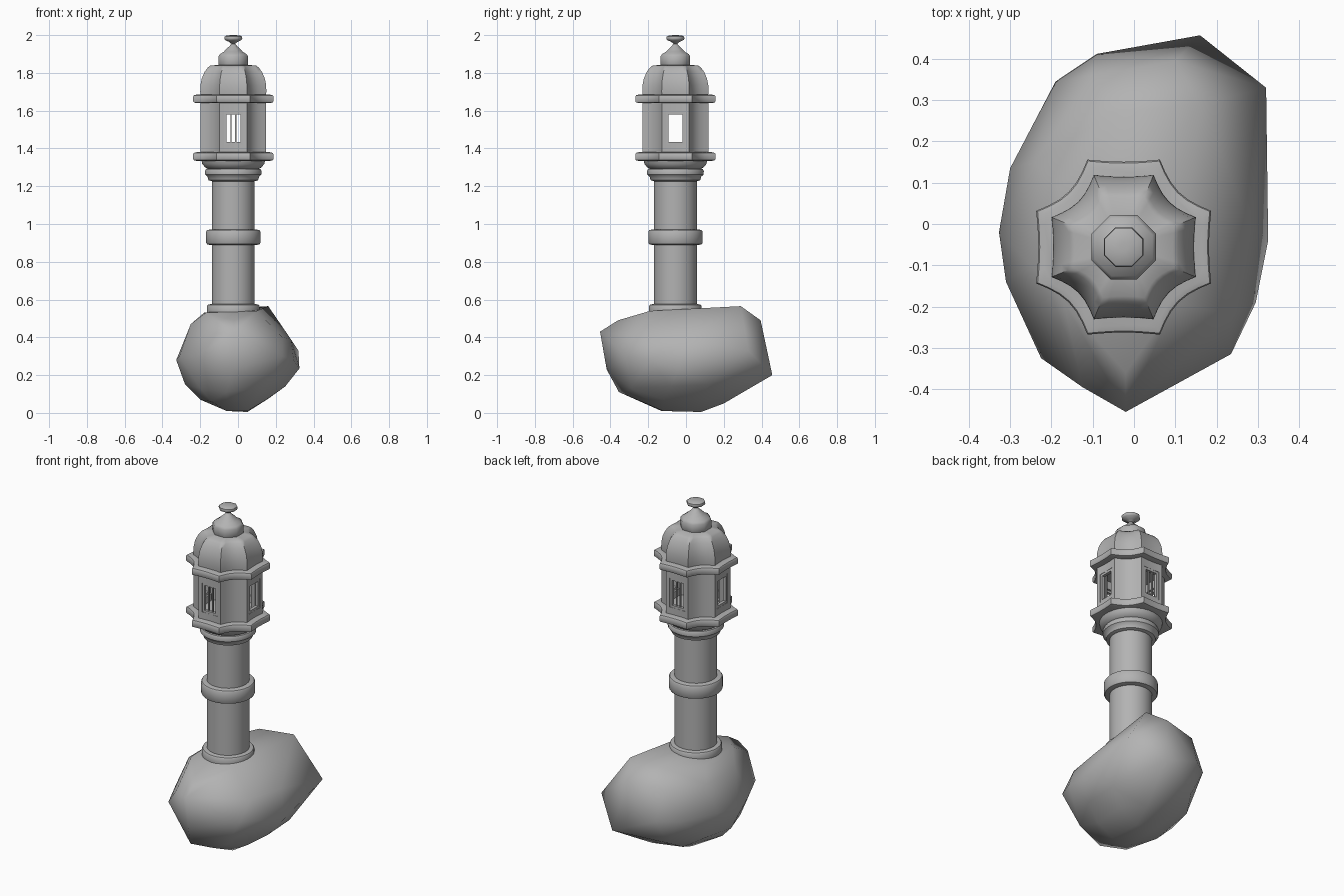
import bpy, bmesh, math
from mathutils import Vector

if "Cube" in bpy.data.objects:
    bpy.data.objects.remove(bpy.data.objects["Cube"])

CX, CY = -0.025, -0.056          # tower axis
stone = bpy.data.materials.new("grey_stone")
stone.diffuse_color = (0.45, 0.45, 0.45, 1)
stone.use_nodes = True
stone.node_tree.nodes["Principled BSDF"].inputs["Base Color"].default_value = stone.diffuse_color


def make(name, bm, angle=40):
    me = bpy.data.meshes.new(name)
    bm.to_mesh(me)
    bm.free()
    ob = bpy.data.objects.new(name, me)
    bpy.context.collection.objects.link(ob)
    me.materials.append(stone)
    smooth(ob, angle)
    return ob


def smooth(ob, angle):
    bpy.ops.object.select_all(action='DESELECT')
    ob.select_set(True)
    bpy.context.view_layer.objects.active = ob
    bpy.ops.object.shade_smooth_by_angle(angle=math.radians(angle))


def circle(n):
    """Unit-apothem ring; n = 8 gives an octagon with flat front."""
    k = 1 / math.cos(math.pi / n) if n < 12 else 1
    return [(k * math.cos(2 * math.pi * (i + 0.5) / n),
             k * math.sin(2 * math.pi * (i + 0.5) / n)) for i in range(n)]


def scalloped():
    """Octagon with nearly flat axis sides and hollow diagonal sides."""
    pts, k = [], 1 / math.cos(math.pi / 8)
    for side in range(8):
        mid = side * math.pi / 4
        depth = 0.11 if side % 2 else 0.025
        a, b = mid - math.pi / 8, mid + math.pi / 8
        for s in range(6):
            t = s / 6
            d = depth * math.sin(math.pi * t)
            pts.append((k * (math.cos(a) * (1 - t) + math.cos(b) * t) - d * math.cos(mid),
                        k * (math.sin(a) * (1 - t) + math.sin(b) * t) - d * math.sin(mid)))
    return pts


def loft(name, plan, profile, caps=True, angle=40):
    """Stack scaled copies of a plan along (radius, z) pairs."""
    bm = bmesh.new()
    rings = [[bm.verts.new((CX + r * x, CY + r * y, z)) for x, y in plan] for r, z in profile]
    n = len(plan)
    for lo, hi in zip(rings, rings[1:]):
        for j in range(n):
            bm.faces.new((lo[j], lo[(j + 1) % n], hi[(j + 1) % n], hi[j]))
    if caps:
        bm.faces.new(rings[0][::-1])
        bm.faces.new(rings[-1])
    return make(name, bm, angle)


def boxes(name, items):
    """One mesh from (centre, size) boxes."""
    bm = bmesh.new()
    for c, s in items:
        vs = bmesh.ops.create_cube(bm, size=1)["verts"]
        for v in vs:
            v.co = Vector([v.co[i] * s[i] + c[i] for i in range(3)])
    return make(name, bm, 30)


def band(r, z0, z1, e=0.012):
    """Rounded moulding profile."""
    return [(r - 2 * e, z0), (r - e * 0.4, z0 + e * 0.4), (r, z0 + e),
            (r, z1 - e), (r - e * 0.4, z1 - e * 0.4), (r - 2 * e, z1)]


# Boulder: hull over stacked levels of outline points
levels = [
    [(-.06, -.13, .01), (.05, -.12, .01), (.05, .08, .005), (-.08, .06, .02)],
    [(-.2, -.05, .07), (-.14, -.23, .06), (.02, -.26, .07), (.15, -.12, .07),
     (.16, .08, .075), (.08, .2, .05), (-.12, .2, .08)],
    [(-.28, -.02, .15), (-.2, -.22, .13), (-.06, -.355, .11), (.13, -.29, .13),
     (.25, -.08, .14), (.25, .12, .15), (.16, .457, .2), (-.12, .33, .15), (-.24, .15, .15)],
    [(-.327, -.02, .28), (-.31, -.14, .3), (-.225, -.325, .3), (-.03, -.42, .23),
     (.235, -.315, .3), (.295, -.19, .28), (.325, -.04, .235), (.32, .33, .33),
     (.1, .43, .3), (-.09, .412, .3), (-.19, .345, .3), (-.3, .135, .3)],
    [(-.02, -.455, .43), (-.125, -.395, .42), (-.25, -.1, .47), (.235, -.22, .4),
     (.28, 0, .39), (.1, .395, .49), (-.1, .36, .47), (-.24, .15, .46)],
    [(-.02, -.36, .49), (-.17, -.19, .53), (.1, -.19, .54), (.15, .05, .53),
     (.16, .29, .565), (-.05, .27, .55), (-.18, .08, .53)],
]
bm = bmesh.new()
for level in levels:
    for p in level:
        bm.verts.new(p)
hull = bmesh.ops.convex_hull(bm, input=bm.verts[:])
loose = [v for v in bm.verts if not v.link_faces]
bmesh.ops.delete(bm, geom=loose, context='VERTS')
bmesh.ops.recalc_face_normals(bm, faces=bm.faces[:])
make("boulder", bm, 62)

# Round column and its mouldings
ring, flower, octagon = circle(32), scalloped(), circle(8)
loft("column_shaft", ring, [(.114, .45), (.114, 1.3)])
loft("base_ring", ring, band(.14, .50, .577))
loft("middle_ring", ring, band(.144, .888, .972))
loft("collar", ring, [(.11, 1.225), (.132, 1.232), (.137, 1.25), (.15, 1.262), (.151, 1.28),
                      (.146, 1.29), (.125, 1.292)])
loft("bowl", ring, [(.125, 1.285), (.15, 1.3), (.165, 1.318), (.17, 1.34)])

# Scalloped ledges
loft("lower_ledge", flower, band(.212, 1.334, 1.38, .009))
loft("upper_ledge", flower, band(.212, 1.64, 1.685, .009))

# Hollow lantern room with four window openings
room = loft("lantern_room", flower, [(.174, 1.36), (.174, 1.66)], caps=False)
wall = room.modifiers.new("wall", 'SOLIDIFY')
wall.thickness = 0.03
wall.offset = -1
HW, Z0, Z1 = 0.05, 1.42, 1.592
ZM, ZH = (Z0 + Z1) / 2, Z1 - Z0
for axis in range(2):
    size = [0.6, 0.6, ZH]
    size[axis] = HW * 2
    cutter = boxes("window_cutter", [((CX, CY, ZM), size)])
    cutter.hide_render = True
    cut = room.modifiers.new("cut", 'BOOLEAN')
    cut.operation = 'DIFFERENCE'
    cut.solver = 'EXACT'
    cut.object = cutter
    bpy.context.view_layer.objects.active = room
    for m in [m.name for m in room.modifiers]:
        bpy.ops.object.modifier_apply(modifier=m)
    bpy.data.objects.remove(cutter)
smooth(room, 35)

# Window frames, with bars on the front and back only
F, OUT = 0.013, 0.160
for label, dx, dy in (("front", 0, -1), ("back", 0, 1), ("left", -1, 0), ("right", 1, 0)):
    def piece(u, z, w, h, d):
        return ((CX + dx * OUT + abs(dy) * u, CY + dy * OUT + abs(dx) * u, z),
                (abs(dx) * d + abs(dy) * w, abs(dy) * d + abs(dx) * w, h))
    parts = [piece(s * (HW - F / 2), ZM, F, ZH, .018) for s in (-1, 1)]
    parts += [piece(0, z, HW * 2 - 2 * F, F, .018) for z in (Z0 + F / 2, Z1 - F / 2)]
    boxes(label + "_window_frame", parts)
    if dy:
        boxes(label + "_window_bars",
              [piece(s * .0125, ZM, .007, ZH - 2 * F, .007) for s in (-1, 1)])

# Lobed dome
loft("dome", flower, [(.172, 1.67), (.175, 1.70), (.174, 1.735), (.167, 1.77),
                      (.152, 1.805), (.135, 1.828), (.122, 1.838), (.06, 1.845)], angle=50)

# Octagonal finial
loft("finial", octagon, [(.072, 1.832), (.078, 1.842), (.078, 1.888), (.07, 1.9),
                         (.05, 1.912), (.038, 1.925), (.02, 1.942), (.010, 1.954),
                         (.022, 1.964), (.044, 1.974), (.048, 1.982), (.046, 1.992),
                         (.035, 1.998), (.01, 2.0)], angle=50)
